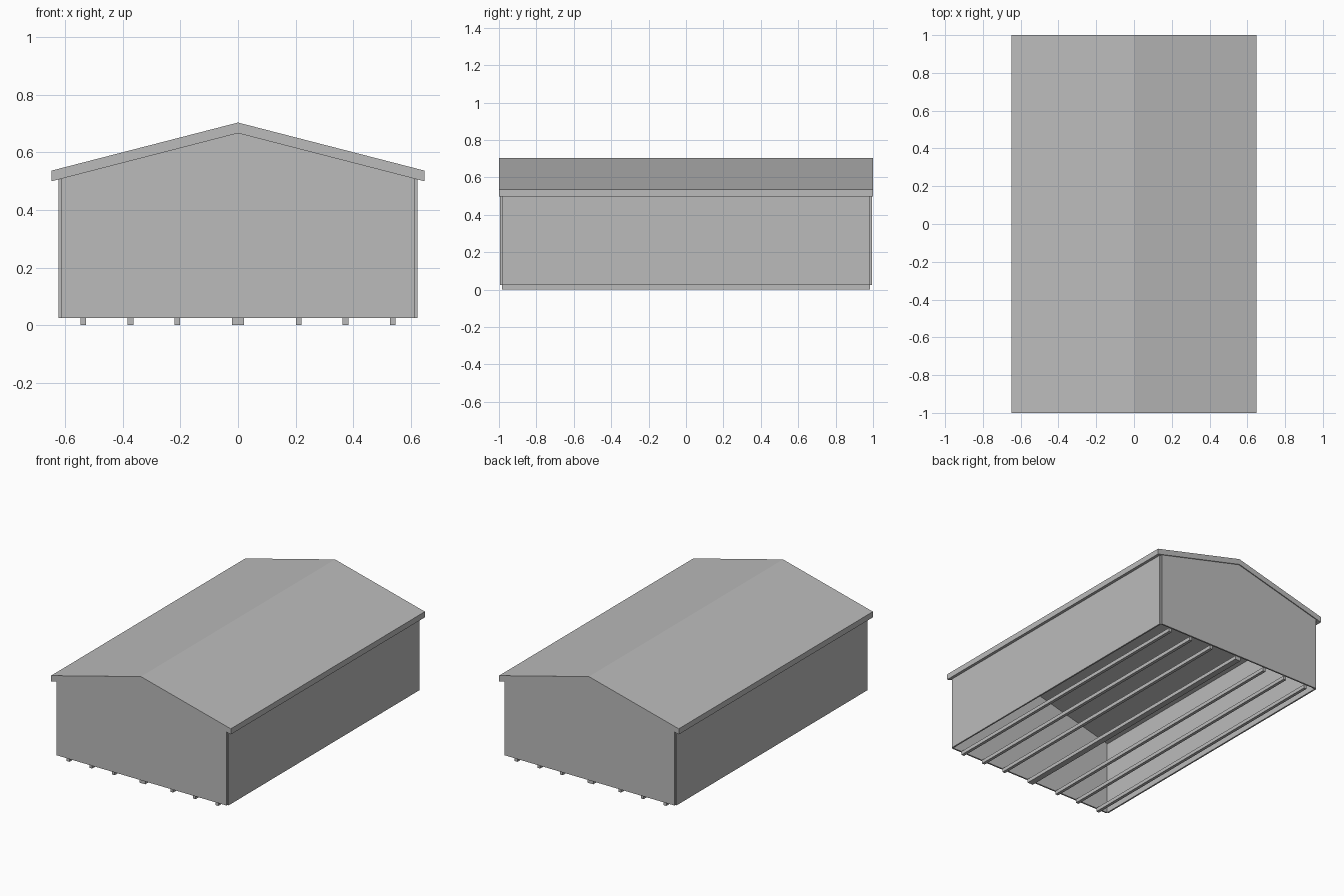
import bpy

cube = bpy.data.objects.get("Cube")
if cube:
    bpy.data.objects.remove(cube, do_unlink=True)

# One plain grey for the whole building
GREY = (0.5, 0.5, 0.5, 1)
grey = bpy.data.materials.new("plain grey")
grey.use_nodes = True
grey.diffuse_color = GREY
grey.node_tree.nodes["Principled BSDF"].inputs["Base Color"].default_value = GREY


def extrude_profile(name, profile, y0, y1):
    """Solid with an x-z outline, running from y0 to y1."""
    n = len(profile)
    verts = [(x, y, z) for y in (y0, y1) for x, z in profile]
    faces = [tuple(range(n)), tuple(reversed(range(n, 2 * n)))]
    faces += [(i, i + n, (i + 1) % n + n, (i + 1) % n) for i in range(n)]
    mesh = bpy.data.meshes.new(name)
    mesh.from_pydata(verts, [], faces)
    mesh.materials.append(grey)
    obj = bpy.data.objects.new(name, mesh)
    bpy.context.collection.objects.link(obj)
    return obj


def box(name, x0, x1, y0, y1, z0, z1):
    return extrude_profile(name, [(x0, z0), (x1, z0), (x1, z1), (x0, z1)], y0, y1)


FLOOR, EAVE, RIDGE, SLAB = 0.024, 0.499, 0.703, 0.037
ROOF_X, WALL_X, WALL_Y, THICK = 0.648, 0.622, 0.994, 0.01
SLOPE = (RIDGE - SLAB - EAVE) / ROOF_X


def underside(x):
    return RIDGE - SLAB - SLOPE * abs(x)


# Gabled roof slab with plumb eaves
extrude_profile("roof", [(-ROOF_X, EAVE), (0, RIDGE - SLAB), (ROOF_X, EAVE),
                         (ROOF_X, EAVE + SLAB), (0, RIDGE), (-ROOF_X, EAVE + SLAB)], -1, 1)

# Gable end walls, set between the side walls
inner = WALL_X - THICK
gable = [(-inner, FLOOR), (inner, FLOOR), (inner, underside(inner)),
         (0, underside(0)), (-inner, underside(inner))]
extrude_profile("front_wall", gable, -WALL_Y, THICK - WALL_Y)
extrude_profile("back_wall", gable, WALL_Y - THICK, WALL_Y)

# Side walls, stopping at the inside of the end walls
for side, s in (("left", 1), ("right", -1)):
    x0, x1 = sorted((s * inner, s * WALL_X))
    box(side + "_wall", x0, x1, THICK - WALL_Y, WALL_Y - THICK, FLOOR, underside(WALL_X))

# Floor runners along the open base, with a wider one in the middle
RUN_Y = WALL_Y - THICK
box("centre_runner", -0.02, 0.02, -RUN_Y, RUN_Y, 0, FLOOR)
for side, s in (("left", 1), ("right", -1)):
    for i, x in enumerate((0.211, 0.373, 0.537)):
        box(f"{side}_runner_{i + 1}", s * x - 0.01, s * x + 0.01, -RUN_Y, RUN_Y, 0, FLOOR)
